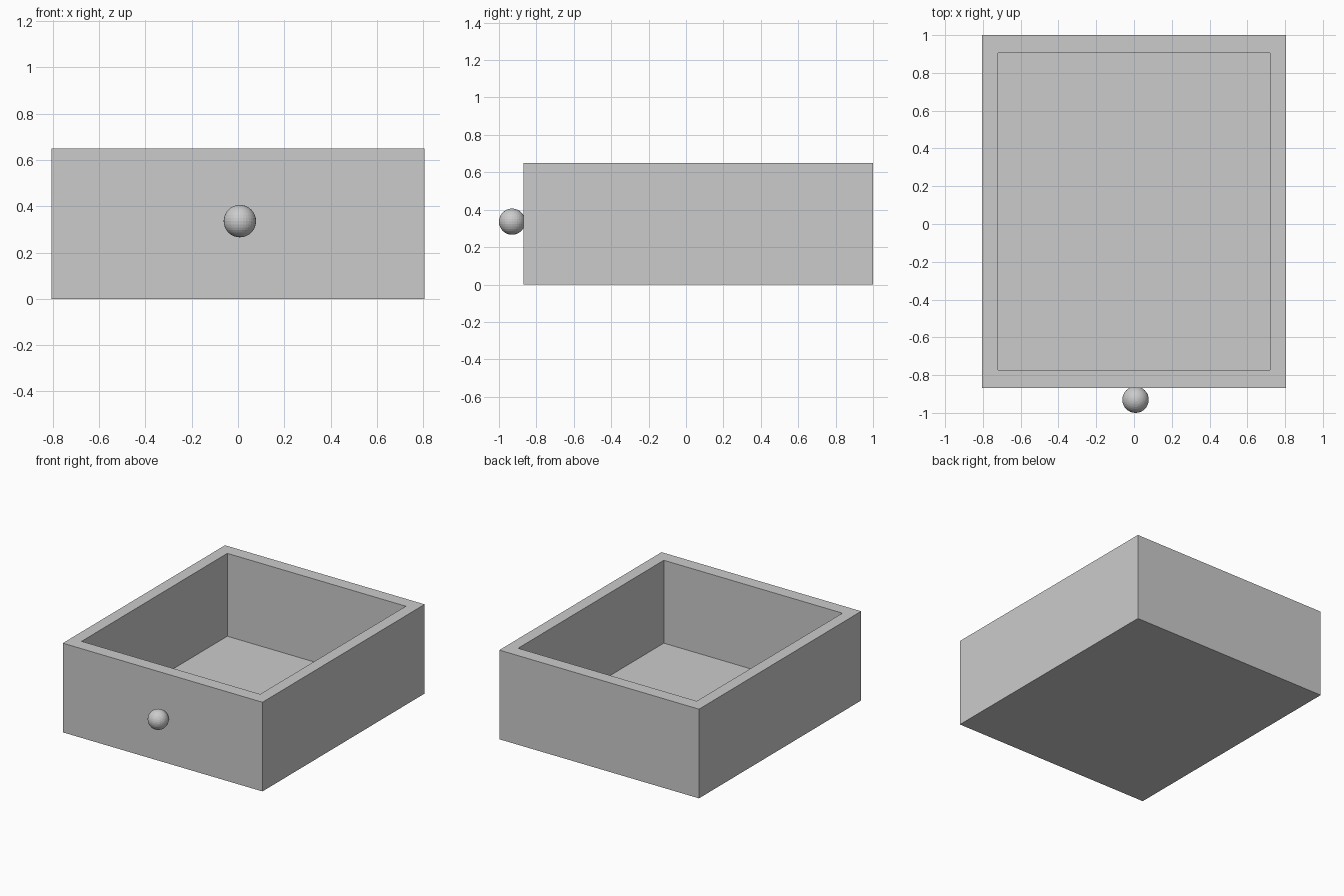
import bpy, bmesh
from mathutils import Vector

if "Cube" in bpy.data.objects:
    bpy.data.objects.remove(bpy.data.objects["Cube"])

# Overall drawer dimensions
HALF_W, FRONT, BACK, HEIGHT = 0.805, -0.868, 1.0, 0.65
WALL_X, WALL_Y, FLOOR = 0.085, 0.095, 0.046

# Drawer box: block with an inset top pushed down to the floor
bm = bmesh.new()
bmesh.ops.create_cube(bm, size=1)
for v in bm.verts:
    v.co = Vector((v.co.x * 2 * HALF_W,
                   (FRONT + BACK) / 2 + v.co.y * (BACK - FRONT),
                   (v.co.z + 0.5) * HEIGHT))
bm.normal_update()
top = max(bm.faces, key=lambda f: f.normal.z)

# Rim
bmesh.ops.inset_individual(bm, faces=[top], thickness=0.05)
for v in top.verts:
    v.co.x = (HALF_W - WALL_X) * (1 if v.co.x > 0 else -1)
    v.co.y = BACK - WALL_Y if v.co.y > 0 else FRONT + WALL_Y

# Cavity
cavity = bmesh.ops.extrude_discrete_faces(bm, faces=[top])["faces"][0]
for v in cavity.verts:
    v.co.z = FLOOR
bmesh.ops.recalc_face_normals(bm, faces=bm.faces)

mesh = bpy.data.meshes.new("drawer_box")
bm.to_mesh(mesh)
bm.free()
bpy.context.collection.objects.link(bpy.data.objects.new("drawer_box", mesh))

# Round knob on the front
bpy.ops.mesh.primitive_uv_sphere_add(segments=32, ring_count=16, radius=0.07,
                                     location=(0.008, -0.93, 0.336))
bpy.context.object.name = "knob"
